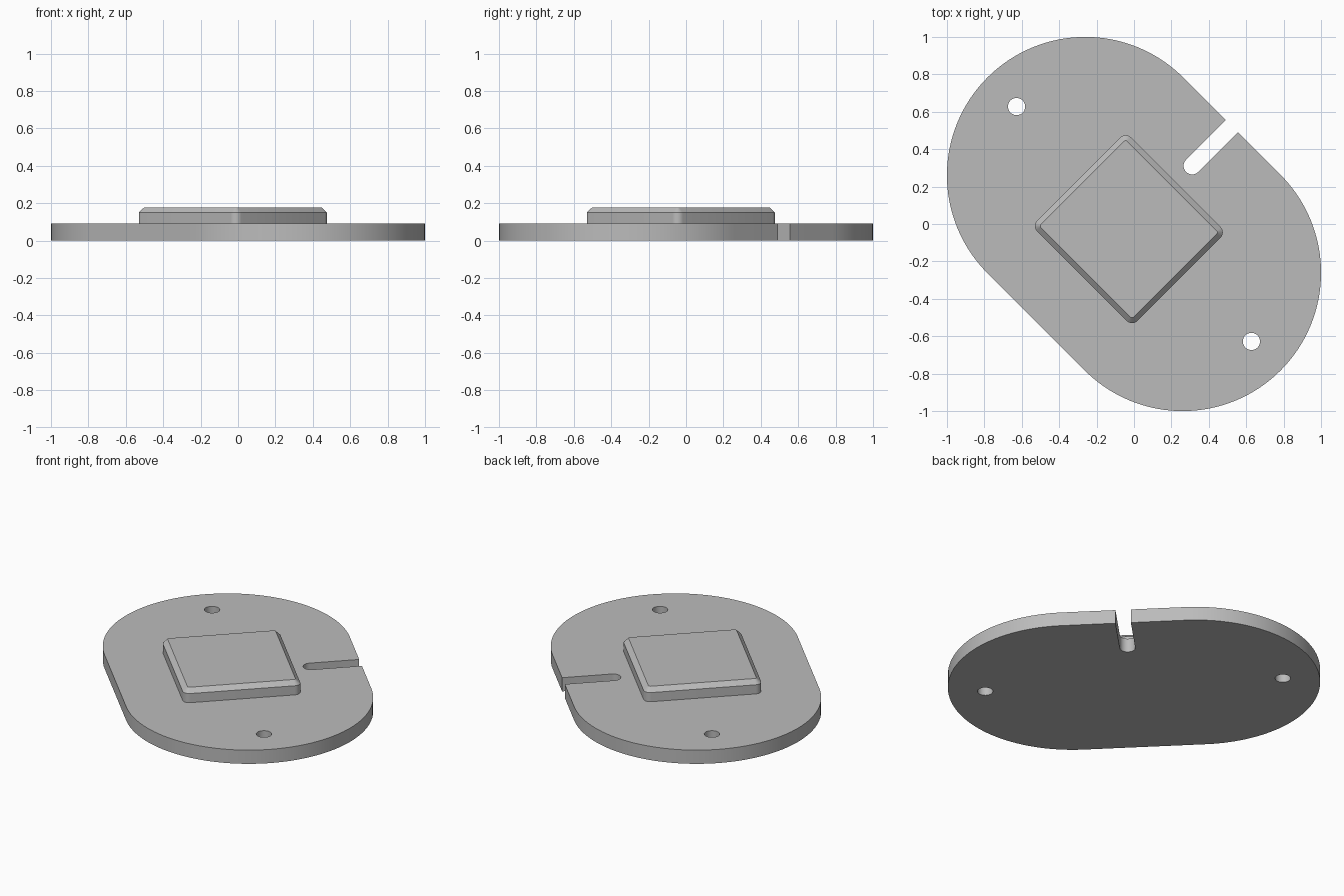
import bpy, bmesh, math
from mathutils import Matrix

cube = bpy.data.objects.get("Cube")
if cube:
    bpy.data.objects.remove(cube, do_unlink=True)

grey = bpy.data.materials.new("plain_grey")
grey.use_nodes = True
colour = (0.5, 0.5, 0.5, 1)
grey.diffuse_color = colour
grey.node_tree.nodes["Principled BSDF"].inputs["Base Color"].default_value = colour

TURN = Matrix.Rotation(math.radians(-45), 4, "Z")


def outline(hx, hy, r, steps):
    """Rounded rectangle; becomes a stadium or circle when r reaches the half sizes."""
    points = []
    corners = [(1, 1), (-1, 1), (-1, -1), (1, -1)]
    for i, (sx, sy) in enumerate(corners):
        for k in range(steps + 1):
            a = math.pi / 2 * (i + k / steps)
            p = (sx * (hx - r) + r * math.cos(a), sy * (hy - r) + r * math.sin(a))
            if not points or math.dist(p, points[-1]) > 1e-5:
                points.append(p)
    if math.dist(points[0], points[-1]) < 1e-5:
        points.pop()
    return points


def solid(name, hx, hy, r, layers, centre=(0, 0), steps=16):
    """Stack rounded outlines given as (height, inset), turned to the diagonal."""
    bm = bmesh.new()
    rings = []
    for z, inset in layers:
        pts = outline(hx - inset, hy - inset, r - inset, steps)
        rings.append([bm.verts.new((x + centre[0], y + centre[1], z)) for x, y in pts])
    for low, high in zip(rings, rings[1:]):
        for i in range(len(low)):
            j = (i + 1) % len(low)
            bm.faces.new((low[i], low[j], high[j], high[i]))
    bm.faces.new(list(reversed(rings[0])))
    bm.faces.new(rings[-1])
    bm.transform(TURN)
    mesh = bpy.data.meshes.new(name)
    bm.to_mesh(mesh)
    bm.free()
    mesh.materials.append(grey)
    obj = bpy.data.objects.new(name, mesh)
    bpy.context.collection.objects.link(obj)
    return obj


def activate(obj):
    bpy.ops.object.select_all(action="DESELECT")
    obj.select_set(True)
    bpy.context.view_layer.objects.active = obj


# Base plate: a stadium lying on the diagonal
plate = solid("base_plate", 1.108, 0.74, 0.74, [(0, 0), (0.09, 0)], steps=32)

# Two screw holes and the round-ended slot in the long edge
through = [(-0.1, 0), (0.2, 0)]
R = 0.046
cutters = [solid("hole_cutter", R, R, R, through, (side * 0.888, 0), 8) for side in (-1, 1)]
cutters.append(solid("slot_cutter", R, 0.3, R, through, (0, 0.694), 8))
activate(plate)
for cutter in cutters:
    cutter.hide_render = True
    cut = plate.modifiers.new("cut", "BOOLEAN")
    cut.operation = "DIFFERENCE"
    cut.solver = "EXACT"
    cut.object = cutter
    bpy.ops.object.modifier_apply(modifier=cut.name)
for cutter in cutters:
    bpy.data.objects.remove(cutter, do_unlink=True)

# Raised block with rounded corners and a chamfered top
block = solid("raised_block", 0.379, 0.355, 0.04,
              [(0.085, 0), (0.15, 0), (0.178, 0.029)], (0, -0.039), 6)

for part in (plate, block):
    activate(part)
    bpy.ops.object.shade_smooth_by_angle(angle=math.radians(30))
